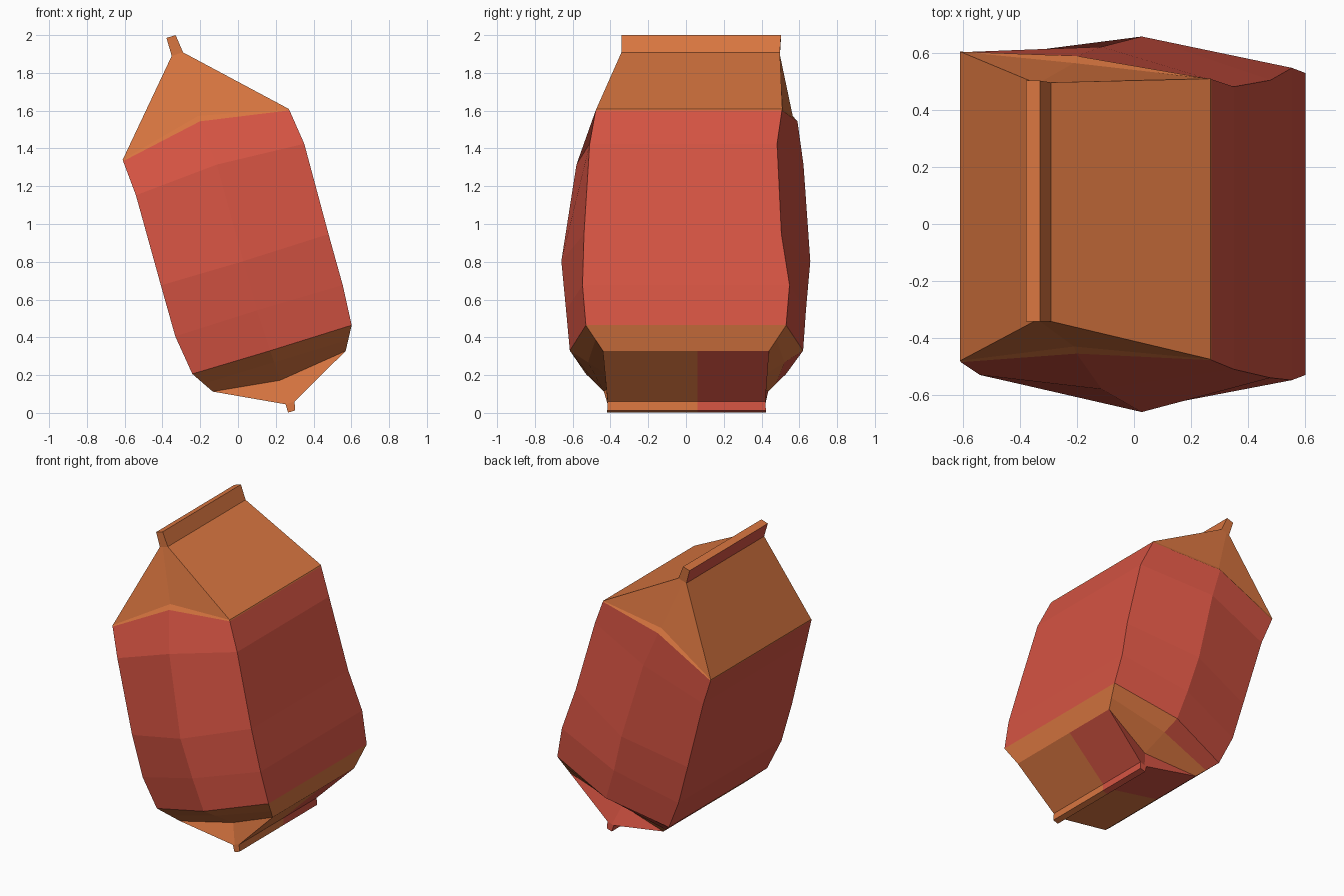
import bpy, bmesh, math
from mathutils import Matrix

if "Cube" in bpy.data.objects:
    bpy.data.objects.remove(bpy.data.objects["Cube"])

TILT = Matrix.Rotation(math.radians(-17), 4, 'Y')   # the packet leans to the left


def material(name, rgb):
    m = bpy.data.materials.new(name)
    m.diffuse_color = (*rgb, 1)
    m.use_nodes = True
    m.node_tree.nodes["Principled BSDF"].inputs["Base Color"].default_value = m.diffuse_color
    return m


ORANGE = material("orange", (0.69, 0.18, 0.051))
RED = material("red", (0.66, 0.087, 0.055))


def ring(v, left, right, v_mid, fl, fm, fr, br, bm, bl):
    """Six-sided section: two side panels, front and back creased in the middle."""
    mid = (left + right) / 2 - 0.01
    return [(left, fl, v), (mid, fm, v_mid), (right, fr, v),
            (right, br, v), (mid, bm, v_mid), (left, bl, v)]


def flat_ring(v, left, right, front, back):
    return ring(v, left, right, v, front, front, front, back, back, back)


def loft(name, rings, is_red, cuts=(), cap_bottom=False, cap_top=False):
    """Skin the sections from bottom to top, cut colour borders, tilt, colour by rule."""
    bm = bmesh.new()
    rows = [[bm.verts.new(p) for p in r] for r in rings]
    for a, b in zip(rows, rows[1:]):
        for i in range(6):
            j = (i + 1) % 6
            bm.faces.new((a[i], a[j], b[j], b[i]))
    if cap_bottom:
        bm.faces.new(rows[0][::-1])
    if cap_top:
        bm.faces.new(rows[-1])
    for co, no in cuts:
        bmesh.ops.bisect_plane(bm, geom=bm.verts[:] + bm.edges[:] + bm.faces[:],
                               plane_co=co, plane_no=no)
    bm.normal_update()
    for f in bm.faces:
        f.material_index = int(is_red(f.calc_center_median(), f.normal))
    bm.transform(TILT)
    me = bpy.data.meshes.new(name)
    bm.to_mesh(me)
    bm.free()
    me.materials.append(ORANGE)
    me.materials.append(RED)
    ob = bpy.data.objects.new(name, me)
    bpy.context.collection.objects.link(ob)


# Sections shared between neighbouring parts
base_top = ring(0.268, -0.171, 0.711, 0.265, -0.53, -0.615, -0.53, 0.53, 0.62, 0.53)
lip = ring(1.452, -0.192, 0.729, 1.535, -0.485, -0.455, -0.478, 0.508, 0.59, 0.603)
top_seam = flat_ring(1.91, 0.217, 0.28, -0.342, 0.497)
bottom_seam = flat_ring(-0.03, 0.254, 0.304, -0.415, 0.42)

# Bulging body
loft("body", [
    base_top,
    ring(0.485, -0.199, 0.728, 0.49, -0.555, -0.635, -0.548, 0.548, 0.635, 0.555),
    ring(0.765, -0.193, 0.735, 0.76, -0.56, -0.66, -0.54, 0.505, 0.658, 0.565),
    ring(1.26, -0.18, 0.752, 1.29, -0.53, -0.58, -0.51, 0.482, 0.622, 0.585),
    lip], lambda c, n: True)

# Gabled top with folded ends
loft("gable_top", [
    lip,
    ring(1.46, -0.192, 0.728, 1.565, -0.48, -0.43, -0.475, 0.51, 0.565, 0.605),
    top_seam], lambda c, n: False)

# Top fin, red on its left side
loft("top_fin", [top_seam, flat_ring(2.009, 0.218, 0.269, -0.342, 0.503)],
     lambda c, n: n.x < -0.8, cap_top=True)


# Folded bottom, red towards the back
def bottom_red(c, n):
    if c.z < 0.14 or c.x < 0:
        return c.y > 0.06
    return c.y > 0.46 and c.x < 0.68 and (c.x < 0.25 or c.z < 0.2)


loft("folded_bottom", [
    bottom_seam,
    ring(0.147, -0.095, 0.641, 0.10, -0.435, -0.37, -0.44, 0.44, 0.37, 0.435),
    base_top], bottom_red,
    cuts=[((0, 0.06, 0), (0, 1, 0)), ((0, 0, 0.2), (0, 0, 1))])

# Bottom fin
loft("bottom_fin", [flat_ring(-0.076, 0.254, 0.293, -0.417, 0.423), bottom_seam],
     lambda c, n: c.y > 0.06, cuts=[((0, 0.06, 0), (0, 1, 0))], cap_bottom=True)
